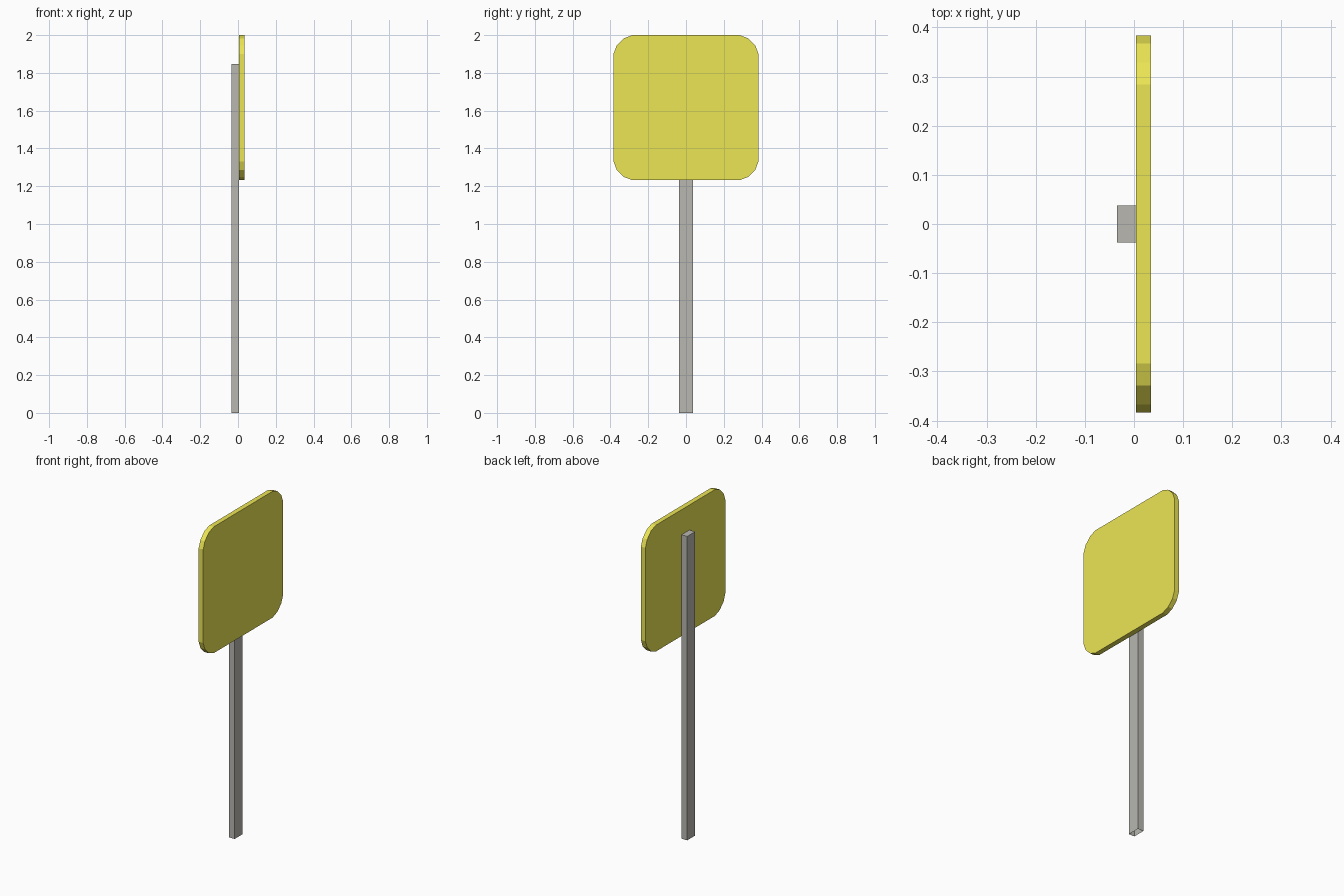
import bpy, bmesh

if "Cube" in bpy.data.objects:
    bpy.data.objects.remove(bpy.data.objects["Cube"])


def finish(bm, name, color):
    bmesh.ops.recalc_face_normals(bm, faces=bm.faces)
    mesh = bpy.data.meshes.new(name)
    bm.to_mesh(mesh)
    bm.free()
    mat = bpy.data.materials.new(name + "_paint")
    mat.diffuse_color = color
    mat.use_nodes = True
    mat.node_tree.nodes["Principled BSDF"].inputs["Base Color"].default_value = mat.diffuse_color
    mesh.materials.append(mat)
    obj = bpy.data.objects.new(name, mesh)
    bpy.context.collection.objects.link(obj)
    return obj


def extrude_profile(points, axis_vec):
    bm = bmesh.new()
    face = bm.faces.new([bm.verts.new(p) for p in points])
    ext = bmesh.ops.extrude_face_region(bm, geom=[face], use_keep_orig=True)
    verts = [g for g in ext["geom"] if isinstance(g, bmesh.types.BMVert)]
    bmesh.ops.translate(bm, verts=verts, vec=axis_vec)
    return bm


BACK, JOIN, FRONT = -0.0345, 0.004, 0.0345

# Post: rectangular bar with a closed top and an open foot
w = 0.038
bm = extrude_profile([(BACK, -w, 0), (JOIN, -w, 0), (JOIN, w, 0), (BACK, w, 0)],
                     (0, 0, 1.848))
foot = [f for f in bm.faces if all(v.co.z < 0.001 for v in f.verts)]
finish_normals = bmesh.ops.recalc_face_normals(bm, faces=bm.faces)
bmesh.ops.delete(bm, geom=foot, context='FACES_ONLY')
finish(bm, "post", (0.48, 0.475, 0.435, 1))

# Sign panel: square plate with three-segment rounded corners
half, centre_z = 0.384, 1.616
corner = [(0, 0.1), (0.017, 0.055), (0.055, 0.017), (0.1, 0)]
quarter = [(half - a, half - b) for a, b in corner]
outline = []
for turn in range(4):
    outline += quarter
    quarter = [(-z, y) for y, z in quarter]
bm = extrude_profile([(JOIN, y, centre_z + z) for y, z in outline],
                     (FRONT - JOIN, 0, 0))
finish(bm, "sign_panel", (0.84, 0.79, 0.09, 1))
